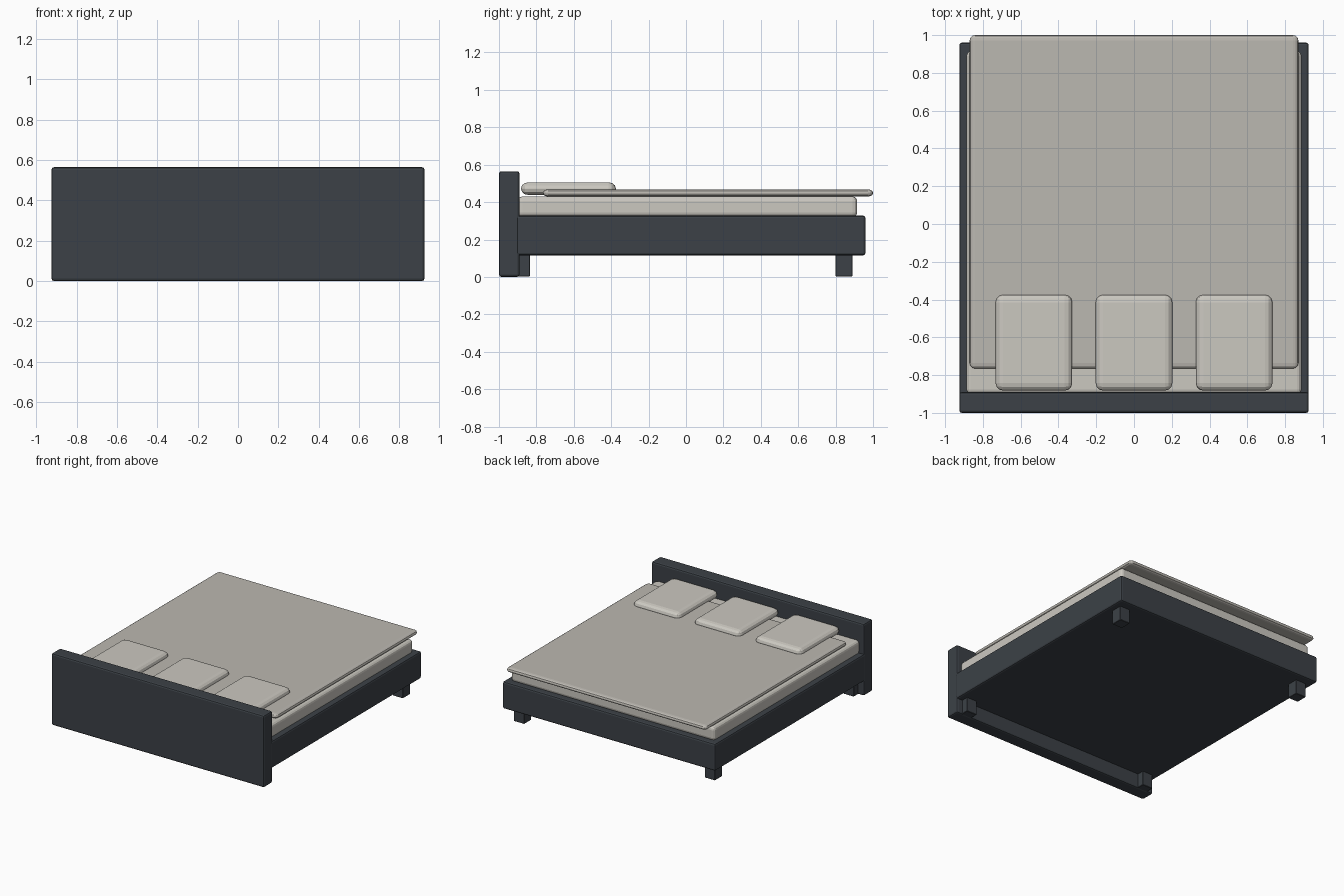
import bpy, bmesh

if "Cube" in bpy.data.objects:
    bpy.data.objects.remove(bpy.data.objects["Cube"])


def material(name, rgb):
    m = bpy.data.materials.new(name)
    m.diffuse_color = (*rgb, 1)
    m.use_nodes = True
    m.node_tree.nodes["Principled BSDF"].inputs["Base Color"].default_value = m.diffuse_color
    return m


FRAME = material("dark_frame", (0.045, 0.053, 0.063))
SHEET = material("light_linen", (0.60, 0.58, 0.53))
COVER = material("blanket_linen", (0.50, 0.48, 0.44))


def box(name, xs, ys, zs, mat, bevel=0.0, segments=2, squash=1.0):
    """Box from axis ranges; squash flattens the bevel vertically for soft parts."""
    bm = bmesh.new()
    bmesh.ops.create_cube(bm, size=1)
    size = [r[1] - r[0] for r in (xs, ys, zs)]
    bmesh.ops.scale(bm, vec=(size[0], size[1], size[2] / squash), verts=bm.verts)
    if bevel:
        bmesh.ops.bevel(bm, geom=bm.edges[:], offset=bevel, segments=segments,
                        profile=0.5, affect='EDGES')
    bmesh.ops.scale(bm, vec=(1, 1, squash), verts=bm.verts)
    me = bpy.data.meshes.new(name)
    bm.to_mesh(me)
    bm.free()
    me.materials.append(mat)
    ob = bpy.data.objects.new(name, me)
    ob.location = [(r[0] + r[1]) / 2 for r in (xs, ys, zs)]
    bpy.context.collection.objects.link(ob)
    return ob


# Headboard and bed base
box("headboard", (-0.925, 0.925), (-1.0, -0.89), (0, 0.565), FRAME, 0.013)
box("bed_base", (-0.925, 0.925), (-0.91, 0.96), (0.115, 0.328), FRAME, 0.013)

# Four short legs
for side, sx in (("left", -1), ("right", 1)):
    for end, y in (("head", -0.88), ("foot", 0.845)):
        x = sx * 0.83
        box(f"{end}_{side}_leg", (x - 0.045, x + 0.045), (y - 0.045, y + 0.045),
            (0.003, 0.125), FRAME, 0.003, 1)

# Mattress and blanket
box("mattress", (-0.887, 0.887), (-0.9, 0.915), (0.32, 0.43), SHEET, 0.025, 3)
box("blanket", (-0.87, 0.87), (-0.765, 1.0), (0.43, 0.468), COVER, 0.028, 3, 0.6)

# Three pillows along the headboard
for i, x in enumerate((-0.53, 0, 0.53)):
    box(f"pillow_{i + 1}", (x - 0.203, x + 0.203), (-0.882, -0.375),
        (0.438, 0.506), SHEET, 0.04, 3, 0.8)
